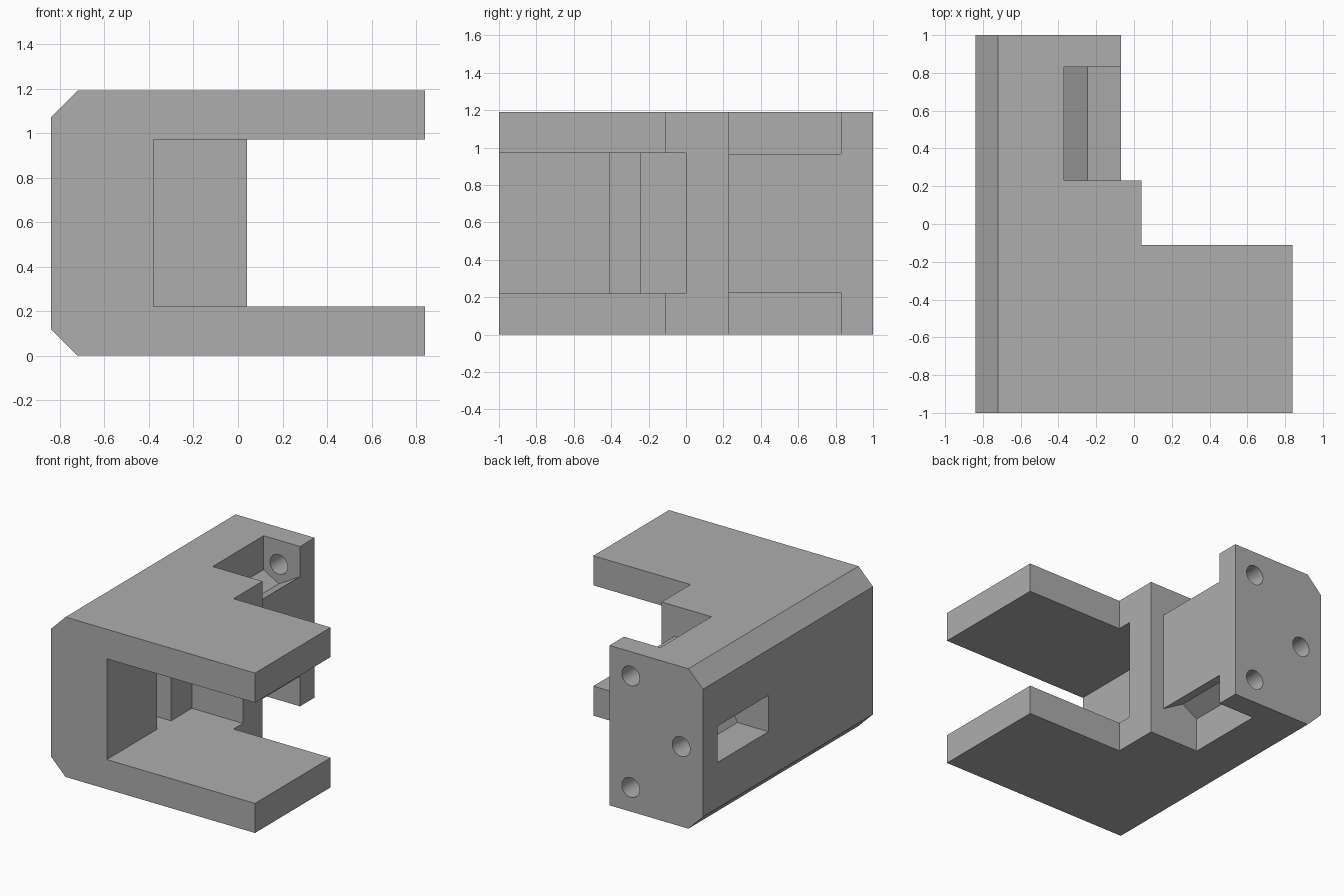
import bpy, bmesh, math
from mathutils import Vector

cube = bpy.data.objects.get("Cube")
if cube:
    bpy.data.objects.remove(cube, do_unlink=True)

HEIGHT = 1.19
JAW = 0.22
MID = HEIGHT / 2

grey = bpy.data.materials.new("plain grey")
grey.use_nodes = True
colour = (0.42, 0.42, 0.42, 1)
grey.diffuse_color = colour
grey.node_tree.nodes["Principled BSDF"].inputs["Base Color"].default_value = colour


def prism(name, profile, y0, y1):
    """Extrude an (x, z) profile along y."""
    bm = bmesh.new()
    face = bm.faces.new([bm.verts.new((x, y0, z)) for x, z in profile])
    out = bmesh.ops.extrude_face_region(bm, geom=[face])["geom"]
    moved = [v for v in out if isinstance(v, bmesh.types.BMVert)]
    bmesh.ops.translate(bm, verts=moved, vec=Vector((0, y1 - y0, 0)))
    bmesh.ops.recalc_face_normals(bm, faces=bm.faces)
    mesh = bpy.data.meshes.new(name)
    bm.to_mesh(mesh)
    bm.free()
    mesh.materials.append(grey)
    obj = bpy.data.objects.new(name, mesh)
    bpy.context.collection.objects.link(obj)
    return obj


def rect(x0, x1, z0, z1):
    return [(x0, z0), (x1, z0), (x1, z1), (x0, z1)]


def circle(cx, cz, r, n=40):
    angles = [2 * math.pi * i / n for i in range(n)]
    return [(cx + r * math.cos(a), cz + r * math.sin(a)) for a in angles]


def cut(profile, y0, y1):
    """Subtract a prism from the body."""
    cutter = prism("cutter", profile, y0, y1)
    cutter.hide_render = True
    mod = body.modifiers.new("cut", "BOOLEAN")
    mod.operation = "DIFFERENCE"
    mod.solver = "EXACT"
    mod.object = cutter
    bpy.ops.object.modifier_apply(modifier=mod.name)
    bpy.data.objects.remove(cutter, do_unlink=True)


# Chamfered block
body = prism("clamp_body", [
    (-0.72, 0), (0.84, 0), (0.84, HEIGHT), (-0.72, HEIGHT),
    (-0.84, HEIGHT - 0.12), (-0.84, 0.12)], -1, 1)
bpy.ops.object.select_all(action="DESELECT")
bpy.context.view_layer.objects.active = body
body.select_set(True)

# Stepped outline behind the jaws
cut(rect(0.04, 1, -0.1, 1.3), -0.11, 1.1)
cut(rect(-0.07, 1, -0.1, 1.3), 0.23, 1.1)

# Opening between the jaws, and the groove in its inner wall
cut(rect(-0.38, 1, JAW, HEIGHT - JAW), -1.1, 0)
cut(rect(-0.54, -0.3, JAW, HEIGHT - JAW), -0.41, -0.245)

# Nut pockets at the top and bottom, with V-shaped floors
slope = math.tan(math.radians(30))
nut_x, nut_floor = -0.245, 0.865
pocket = [(-0.37, nut_floor + 0.125 * slope), (nut_x, nut_floor),
          (0, nut_floor - nut_x * slope), (0, 1.3), (-0.37, 1.3)]
cut(pocket, 0.23, 0.83)
cut([(x, HEIGHT - z) for x, z in pocket], 0.23, 0.83)

# Side nut pocket
cut([(-0.9, MID - 0.135), (-0.585, MID - 0.135), (-0.51, MID),
     (-0.585, MID + 0.135), (-0.9, MID + 0.135)], 0.23, 0.83)

# Bolt holes from the back into each pocket
for x, z in [(nut_x, 1.01), (nut_x, HEIGHT - 1.01), (-0.66, MID)]:
    cut(circle(x, z, 0.073), 0.78, 1.1)

bpy.ops.object.shade_smooth_by_angle(angle=math.radians(20))
